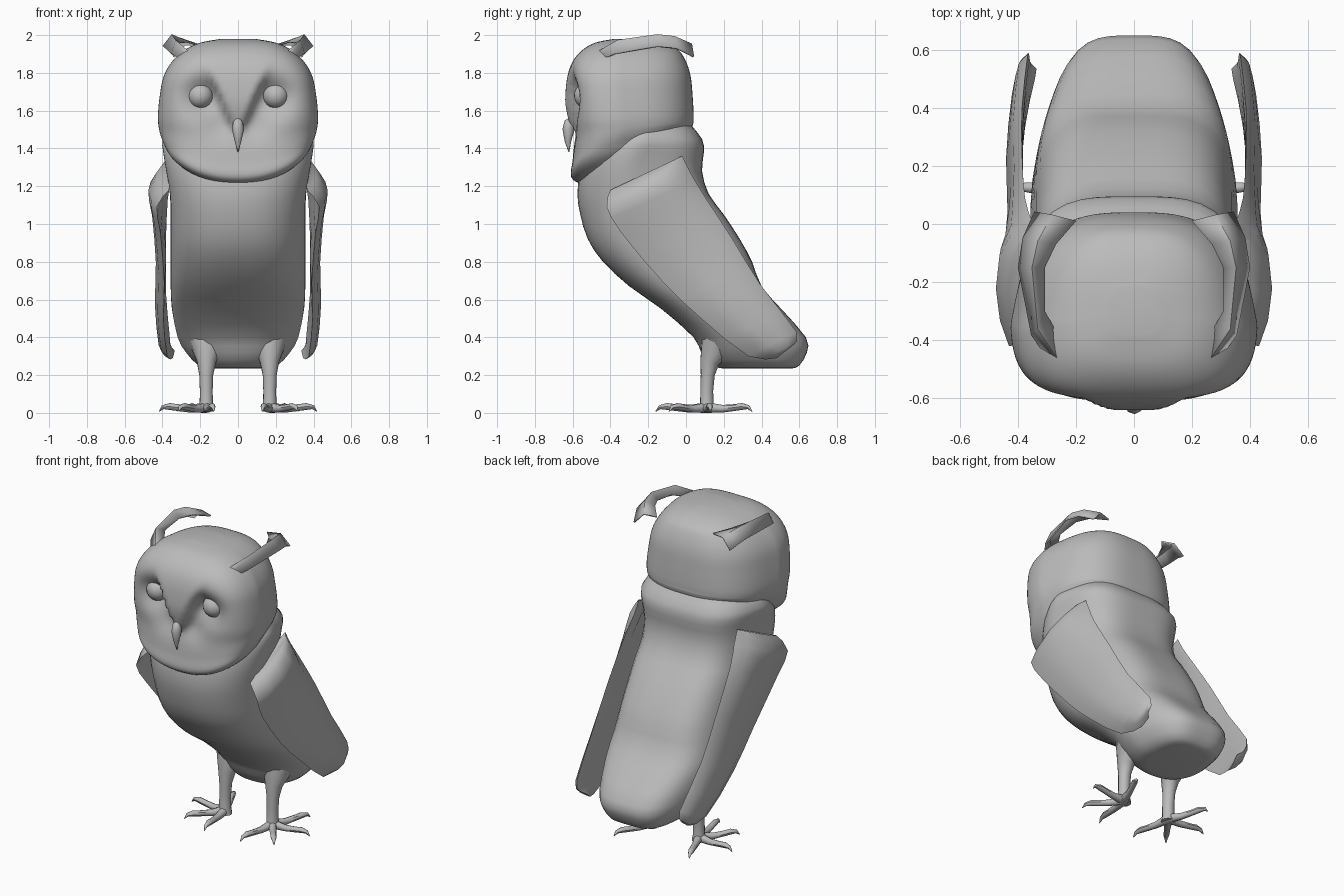
import bpy, bmesh, math
from mathutils import Vector

if "Cube" in bpy.data.objects:
    bpy.data.objects.remove(bpy.data.objects["Cube"])

grey = bpy.data.materials.new("plain_grey")
grey.diffuse_color = (0.5, 0.5, 0.5, 1)
grey.use_nodes = True
grey.node_tree.nodes["Principled BSDF"].inputs["Base Color"].default_value = grey.diffuse_color


def finish(name, bm, angle=45):
    bmesh.ops.recalc_face_normals(bm, faces=bm.faces)
    me = bpy.data.meshes.new(name)
    bm.to_mesh(me)
    bm.free()
    me.materials.append(grey)
    ob = bpy.data.objects.new(name, me)
    bpy.context.collection.objects.link(ob)
    bpy.ops.object.select_all(action='DESELECT')
    ob.select_set(True)
    bpy.context.view_layer.objects.active = ob
    bpy.ops.object.shade_smooth_by_angle(angle=math.radians(angle))
    return ob


def loft(name, rings, closed=True, angle=45):
    bm = bmesh.new()
    vs = [[bm.verts.new(p) for p in r] for r in rings]
    n = len(rings[0])
    for a, b in zip(vs, vs[1:]):
        for i in range(n if closed else n - 1):
            j = (i + 1) % n
            bm.faces.new((a[i], a[j], b[j], b[i]))
    if closed:
        bm.faces.new(vs[0])
        bm.faces.new(vs[-1])
    return finish(name, bm, angle)


def smooth_rows(rows, steps):
    """Catmull-Rom interpolation through rows of numbers."""
    out = []
    for i in range(len(rows) - 1):
        p0, p1, p2, p3 = (rows[max(i - 1, 0)], rows[i], rows[i + 1],
                          rows[min(i + 2, len(rows) - 1)])
        for k in range(steps):
            t = k / steps
            out.append([0.5 * (2 * b + (c - a) * t + (2 * a - 5 * b + 4 * c - d) * t * t
                               + (3 * b - a - 3 * c + d) * t ** 3)
                        for a, b, c, d in zip(p0, p1, p2, p3)])
    out.append(list(rows[-1]))
    return out


def section(z, yf, yb, w, taper, n_front, n_back, count):
    """Squarish oval, narrower toward the back."""
    pts = []
    for i in range(count):
        a = 2 * math.pi * i / count
        c, s = math.cos(a), math.sin(a)
        n = n_back if s > 0 else n_front
        r = (abs(c) ** n + abs(s) ** n) ** (-1 / n)
        x, y = r * c, r * s
        pts.append(Vector((w * x * (1 - taper * max(0, y + 0.2)),
                           (yf + yb) / 2 + y * (yb - yf) / 2, z)))
    return pts


def tube(name, path, radii, sides=8):
    """Tapered tube along a path, its frame carried along without twist."""
    path = [Vector(p) for p in path]
    d = path[1] - path[0]
    u = d.orthogonal().normalized()
    rings = []
    for i, p in enumerate(path):
        d = (path[min(i + 1, len(path) - 1)] - path[max(i - 1, 0)]).normalized()
        u = (u - d * u.dot(d)).normalized()
        v = d.cross(u)
        rings.append([p + radii[i] * (u * math.cos(2 * math.pi * k / sides)
                                      + v * math.sin(2 * math.pi * k / sides))
                      for k in range(sides)])
    return loft(name, rings)


# Body: z, front y, back y, half width, taper
body = [(.235, .20, .56, .14, .1), (.25, .14, .60, .21, .12), (.32, .08, .64, .28, .2),
        (.40, .04, .635, .325, .25), (.55, -.13, .505, .355, .16), (.67, -.30, .40, .36, .1),
        (.80, -.44, .35, .36, .1), (.92, -.52, .285, .36, .1), (1.05, -.56, .20, .36, .1),
        (1.16, -.575, .12, .365, .12), (1.28, -.56, .085, .385, .15), (1.38, -.52, .095, .402, .17),
        (1.45, -.45, .085, .405, .18), (1.52, -.40, .03, .36, .2)]
loft("body", [section(*r, 2.4, 3.7, 48) for r in smooth_rows(body, 2)])

# Head: z, front y, back y, half width, rise toward the back, rise toward the sides
head = [(1.21, -.53, .01, .35, .28, .12), (1.225, -.585, .025, .37, .28, .11),
        (1.26, -.61, .035, .388, .26, .10), (1.34, -.60, .04, .408, .20, .07),
        (1.45, -.595, .04, .42, .10, .03), (1.56, -.61, .04, .425, .03, 0),
        (1.68, -.625, .035, .415, 0, 0), (1.78, -.625, .025, .395, 0, 0),
        (1.86, -.60, 0, .35, 0, 0), (1.92, -.55, -.04, .285, 0, 0),
        (1.96, -.48, -.12, .20, 0, 0), (1.98, -.38, -.22, .09, 0, 0)]


def bump(v, centre, size):
    return math.exp(-((v - centre) / size) ** 2)


def face_shape(p):
    """Eye sockets, cheek hollows and the wedge between the eyes."""
    ax, z = abs(p.x), p.z
    dent = .09 * bump(ax, .16, .12) * bump(z, 1.67, .10)
    dent += .04 * bump(ax, .08, .10) * bump(z, 1.53, .08)
    edge = .03 + .11 * max(0, z - 1.52) / .26
    keep = min(1, max(0, (ax - edge + .015) / .035))
    keep = keep * keep * (3 - 2 * keep)
    wedge = min(1, max(0, (z - 1.48) / .05))
    return dent * (1 - wedge * (1 - keep)) - .018 * wedge * (1 - keep) * bump(z, 1.62, .12)


rings = []
for z, yf, yb, w, rise, arc in smooth_rows(head, 5):
    ring = section(z, yf, yb, w, .15, 3.3, 2.9, 112)
    for p in ring:
        t = (p.y - yf) / (yb - yf)
        p.z += rise * t + arc * (p.x / .4) ** 2 * (1 - t)
        if t < .35:
            p.y += face_shape(p)
    rings.append(ring)
loft("head", rings, angle=60)

# Beak
tube("beak", [(0, -.60, 1.565), (0, -.618, 1.54), (0, -.622, 1.50),
              (0, -.625, 1.44), (0, -.62, 1.38)], [.008, .026, .032, .018, .002])

# Wing stations: upper y z, lower y z, outer x, upper edge x
wing = [(-.02, 1.36, -.40, 1.18, .41, .35), (.02, 1.28, -.42, 1.09, .475, .355),
        (.09, 1.16, -.34, .95, .455, .375), (.24, .93, -.12, .69, .435, .385),
        (.40, .67, .08, .50, .44, .385), (.585, .43, .33, .30, .42, .365),
        (.57, .36, .48, .29, .39, .36)]
# Ear tuft stations: outer, ridge, inner
tuft = [((.25, -.52, 1.84), (.235, -.50, 1.89), (.22, -.46, 1.88)),
        ((.35, -.38, 1.90), (.33, -.36, 1.97), (.31, -.30, 1.94)),
        ((.395, -.15, 1.94), (.35, -.15, 2.0), (.31, -.15, 1.96)),
        ((.38, -.05, 1.93), (.33, -.06, 1.99), (.27, -.07, 1.965)),
        ((.34, .04, 1.885), (.28, .03, 1.95), (.20, .01, 1.945))]
# Toe tips relative to the ankle
toes = [(-.04, -.27), (.15, -.20), (.25, .02), (.10, .24)]

for side, s in (("right", 1), ("left", -1)):
    # Folded wing, a thin curved shell
    rings = []
    for uy, uz, ly, lz, xo, xe in smooth_rows(wing, 2):
        rings.append([(s * x, uy + (ly - uy) * f, uz + (lz - uz) * f)
                      for f, x in ((0, xe), (.12, xe + .55 * (xo - xe)), (.3, xo - .012),
                                   (.55, xo), (.8, xo - .014), (1, xo - .045),
                                   (.75, xo - .05), (.4, xo - .055), (.15, xe - .003))])
    loft(side + "_wing", rings, angle=60)

    # Ear tuft
    ob = loft(side + "_ear_tuft", [[(s * x, y, z) for x, y, z in r] for r in tuft], closed=False)
    mod = ob.modifiers.new("thickness", 'SOLIDIFY')
    mod.thickness = .01
    mod.offset = 0

    # Eye
    bm = bmesh.new()
    bmesh.ops.create_uvsphere(bm, u_segments=20, v_segments=12, radius=.068)
    bmesh.ops.translate(bm, verts=bm.verts, vec=(s * .20, -.525, 1.68))
    finish(side + "_eye", bm)

    # Leg
    tube(side + "_leg", [(s * .165, .19, .42), (s * .165, .16, .35), (s * .167, .125, .27),
                         (s * .168, .115, .20), (s * .168, .11, .12), (s * .168, .11, .04),
                         (s * .168, .11, .008)],
         [.11, .085, .052, .038, .035, .036, .042], 12)

    # Toes with hooked claws
    for i, (dx, dy) in enumerate(toes):
        path = [(s * (.168 + dx * f), .11 + dy * f, z) for f, z in
                ((0, .028), (.35, .022), (.6, .028), (.78, .034), (.92, .03), (1, .008))]
        tube(f"{side}_toe_{i + 1}", path, [.028, .02, .018, .018, .011, .002])
